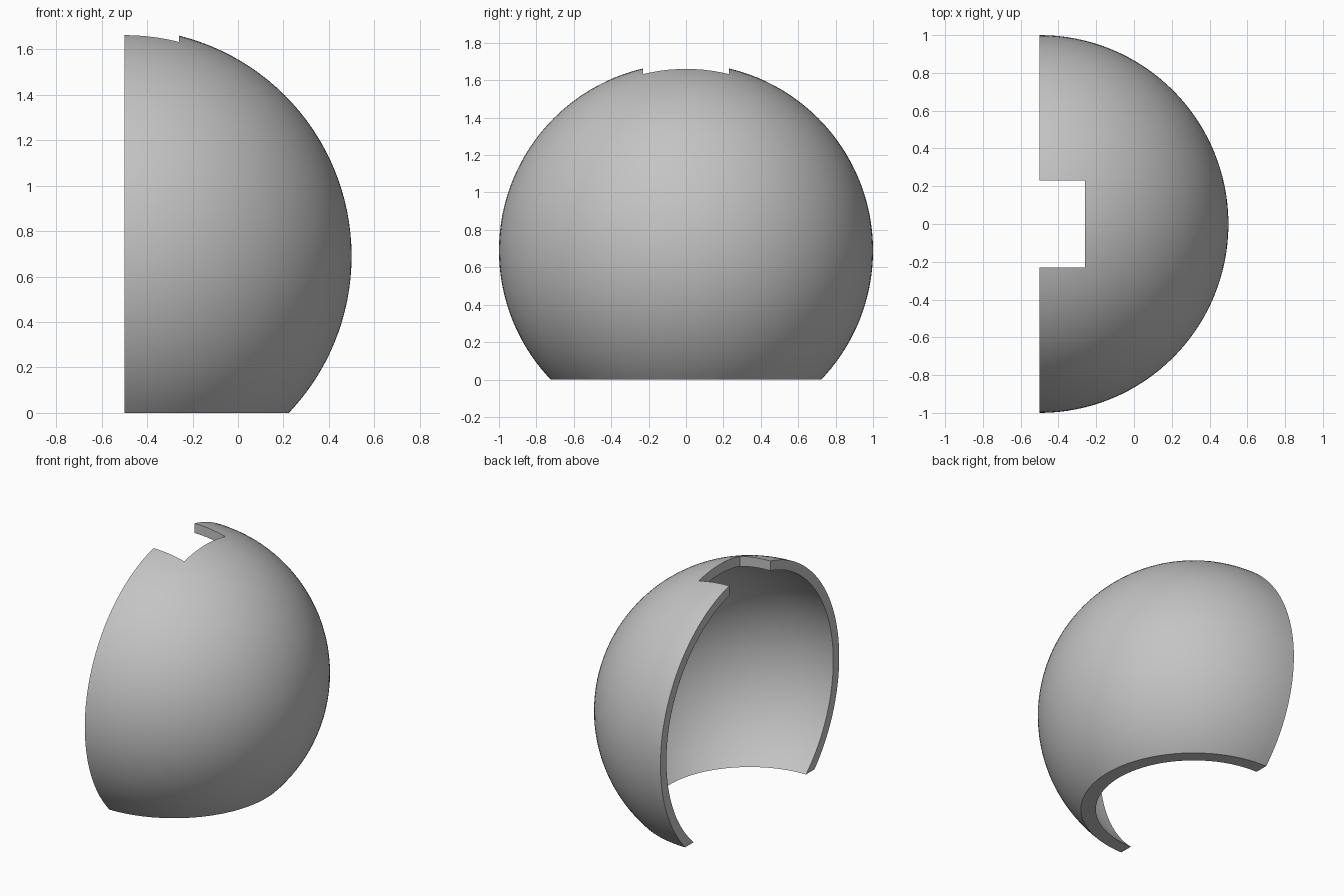
import bpy, bmesh
from math import sin, cos, pi, tau
from mathutils import Vector

cube = bpy.data.objects.get("Cube")
if cube:
    bpy.data.objects.remove(cube, do_unlink=True)

OUTER, INNER = 1.0, 0.933
CENTRE = Vector((-0.5, 0, 0.69))
ARC_STEPS, SPIN_STEPS = 32, 128

grey = bpy.data.materials.new("plain grey")
grey.use_nodes = True
colour = (0.55, 0.55, 0.55, 1)
grey.diffuse_color = colour
grey.node_tree.nodes["Principled BSDF"].inputs["Base Color"].default_value = colour


def finish(name, bm):
    mesh = bpy.data.meshes.new(name)
    bm.to_mesh(mesh)
    bm.free()
    obj = bpy.data.objects.new(name, mesh)
    bpy.context.collection.objects.link(obj)
    return obj


def box(name, low, high):
    bm = bmesh.new()
    bmesh.ops.create_cube(bm, size=1)
    low, high = Vector(low), Vector(high)
    for v in bm.verts:
        v.co = (low + high) / 2 + v.co * (high - low)
    return finish(name, bm)


# Half-sphere shell: quarter-ring profile spun about the x axis
bm = bmesh.new()
angles = [i * pi / 2 / ARC_STEPS for i in range(ARC_STEPS + 1)]
points = [(OUTER * cos(a), OUTER * sin(a)) for a in angles]
points += [(INNER * cos(a), INNER * sin(a)) for a in reversed(angles)]
verts = [bm.verts.new(CENTRE + Vector((x, 0, z))) for x, z in points]
edges = [bm.edges.new(pair) for pair in zip(verts, verts[1:])]
bmesh.ops.spin(bm, geom=verts + edges, cent=CENTRE, axis=(1, 0, 0),
               angle=tau, steps=SPIN_STEPS, use_duplicate=False)
bmesh.ops.remove_doubles(bm, verts=bm.verts, dist=0.0001)
bmesh.ops.recalc_face_normals(bm, faces=bm.faces)
shell = finish("dome_shell", bm)
shell.data.materials.append(grey)

# Flat base and rectangular notch at the top of the open edge
cutters = [
    box("base_cutter", (-2, -2, -2), (2, 2, 0)),
    box("notch_cutter", (-1, -0.23, 1.2), (-0.26, 0.23, 2)),
]
bpy.ops.object.select_all(action='DESELECT')
bpy.context.view_layer.objects.active = shell
shell.select_set(True)
for cutter in cutters:
    cutter.hide_render = True
    cut = shell.modifiers.new(cutter.name, 'BOOLEAN')
    cut.operation = 'DIFFERENCE'
    cut.solver = 'EXACT'
    cut.object = cutter
    bpy.ops.object.modifier_apply(modifier=cut.name)
    bpy.data.objects.remove(cutter, do_unlink=True)

bpy.ops.object.shade_smooth_by_angle(angle=pi / 6)
